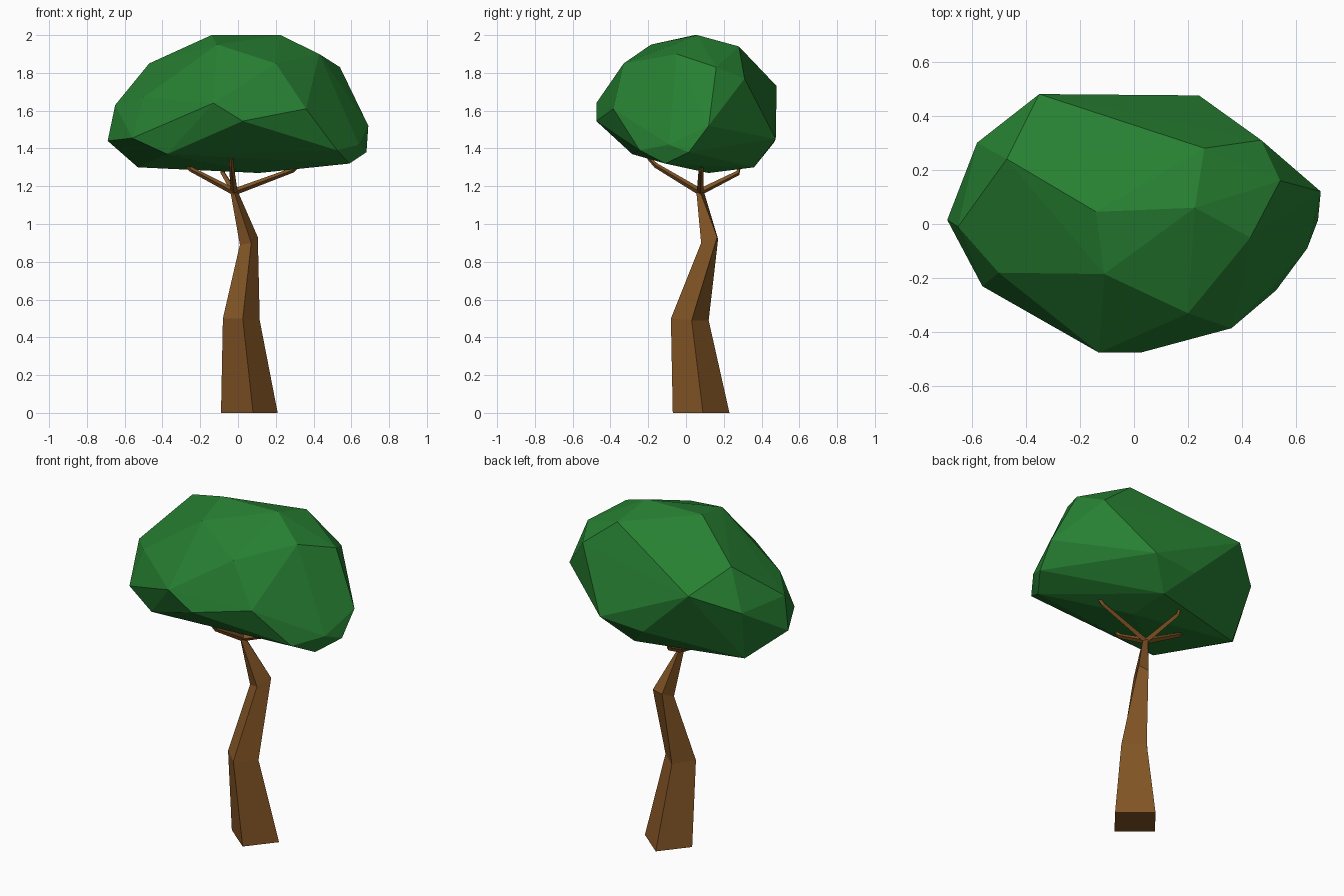
import bpy, bmesh
from mathutils import Vector


def material(name, rgb):
    m = bpy.data.materials.new(name)
    m.diffuse_color = (*rgb, 1)
    return m


BARK = material("brown bark", (0.23, 0.092, 0.019))
LEAF = material("green leaves", (0.02, 0.215, 0.032))


def finish(name, bm, mat):
    bmesh.ops.recalc_face_normals(bm, faces=bm.faces)
    mesh = bpy.data.meshes.new(name)
    bm.to_mesh(mesh)
    bm.free()
    mesh.materials.append(mat)
    obj = bpy.data.objects.new(name, mesh)
    bpy.context.collection.objects.link(obj)


def loft(name, rings, mat):
    """Skin a stack of four-cornered rings and cap both ends."""
    bm = bmesh.new()
    vs = [[bm.verts.new(p) for p in ring] for ring in rings]
    for a, b in zip(vs, vs[1:]):
        for i in range(4):
            j = (i + 1) % 4
            bm.faces.new((a[i], a[j], b[j], b[i]))
    bm.faces.new(vs[0])
    bm.faces.new(vs[-1])
    finish(name, bm, mat)


def branch(name, path, radii):
    """Square twig following a short path."""
    pts = [Vector(p) for p in path]
    side = (pts[-1] - pts[0]).cross(Vector((0, 0, 1))).normalized()
    up = side.cross(pts[-1] - pts[0]).normalized()
    loft(name, [[p + side * r, p + up * r, p - side * r, p - up * r]
                for p, r in zip(pts, radii)], BARK)


# Bent, twisted trunk: corners in order front, right, back, left
loft("trunk", [
    [(0.08, -0.07, 0), (0.21, 0.09, 0), (0.04, 0.23, 0), (-0.09, 0.07, 0)],
    [(0.025, -0.08, 0.5), (0.115, 0.03, 0.49), (0.01, 0.12, 0.49), (-0.08, 0.02, 0.5)],
    [(0.07, 0.08, 0.9), (0.105, 0.165, 0.93), (0.04, 0.17, 0.92), (0.01, 0.10, 0.89)],
    [(-0.02, 0.055, 1.17), (0, 0.075, 1.17), (-0.02, 0.095, 1.17), (-0.04, 0.075, 1.17)],
], BARK)

# Four branches reaching up into the crown
fork = (-0.02, 0.075, 1.17)
branch("left_branch", [fork, (-0.25, 0.08, 1.29), (-0.29, 0.08, 1.33)], (0.018, 0.013, 0.008))
branch("right_branch", [fork, (0.29, 0.08, 1.285), (0.33, 0.08, 1.32)], (0.018, 0.013, 0.008))
branch("front_branch", [fork, (-0.035, -0.16, 1.31), (-0.035, -0.20, 1.35)], (0.018, 0.013, 0.008))
branch("back_branch", [fork, (-0.08, 0.275, 1.27), (-0.09, 0.29, 1.33)], (0.018, 0.013, 0.008))

# Faceted crown: convex hull of its corner points
crown = [
    # top
    (-0.14, 0.045, 2.0), (0.225, 0.06, 2.0), (-0.11, -0.185, 1.95), (0.26, 0.28, 1.94),
    (0.43, -0.05, 1.90), (0.20, -0.33, 1.85), (-0.47, 0.24, 1.85), (0.54, 0.16, 1.83),
    # middle
    (0.47, 0.31, 1.77), (-0.35, 0.48, 1.73), (-0.50, -0.18, 1.67), (-0.13, -0.475, 1.64),
    (-0.65, -0.01, 1.63), (-0.58, 0.30, 1.62), (0.36, -0.385, 1.61), (0.025, -0.475, 1.545),
    (0.69, 0.12, 1.52), (-0.56, -0.23, 1.455), (-0.69, 0.015, 1.44), (0.24, 0.475, 1.45),
    # underside
    (-0.04, 0.465, 1.43), (0.64, -0.09, 1.42), (0.525, -0.245, 1.39), (0.68, 0.015, 1.38),
    (-0.375, -0.285, 1.37), (0.59, -0.11, 1.32), (-0.53, 0.2, 1.30), (0.09, 0.36, 1.30),
    (0.11, 0.12, 1.27),
]
bm = bmesh.new()
for p in crown:
    bm.verts.new(p)
hull = bmesh.ops.convex_hull(bm, input=bm.verts)
loose = [v for v in bm.verts if not v.link_faces]
bmesh.ops.delete(bm, geom=loose, context='VERTS')
finish("crown", bm, LEAF)
